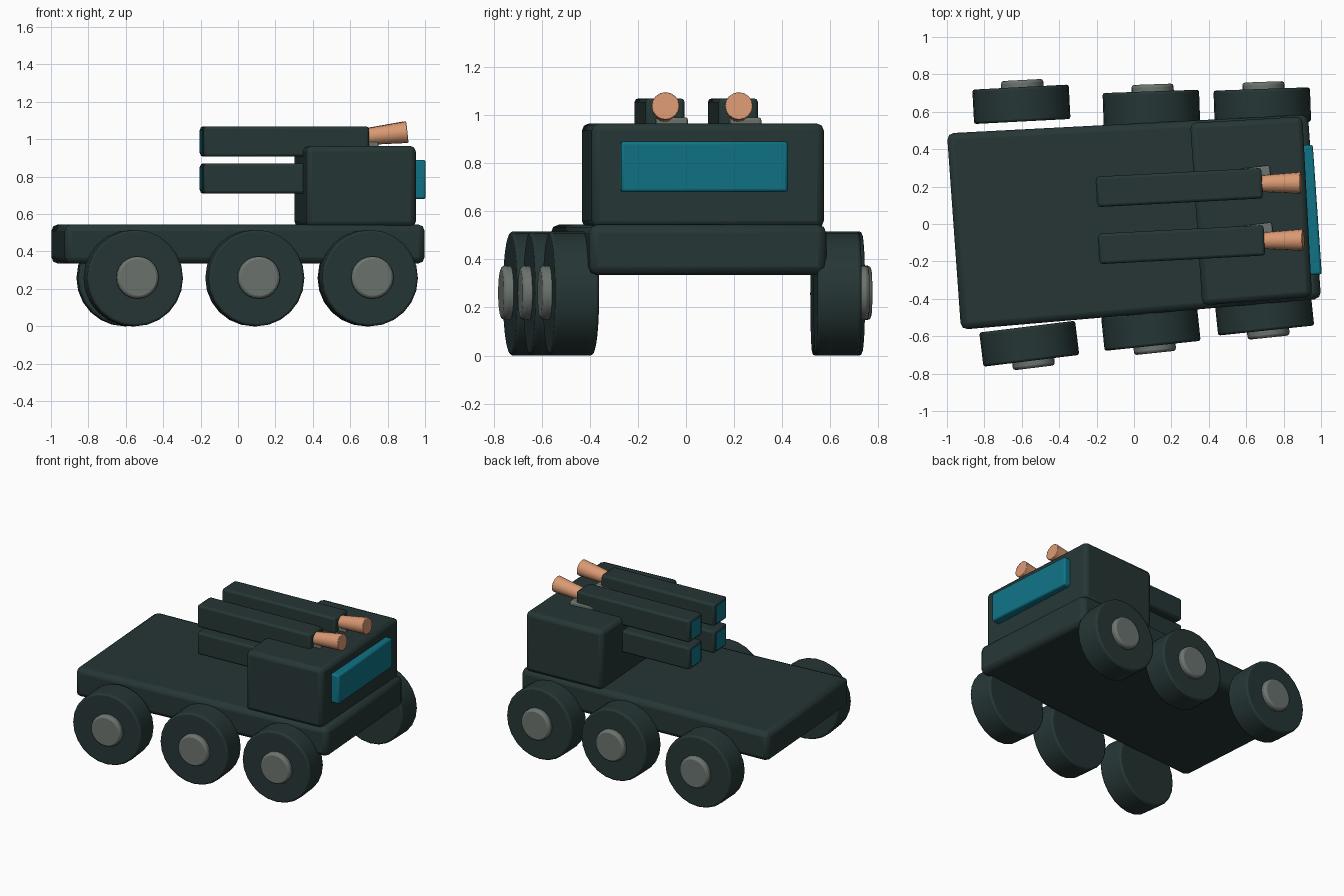
import bpy, bmesh, math
from mathutils import Matrix, Vector

cube = bpy.data.objects.get("Cube")
if cube:
    bpy.data.objects.remove(cube, do_unlink=True)


def material(name, rgb):
    m = bpy.data.materials.new(name)
    m.use_nodes = True
    m.diffuse_color = (*rgb, 1)
    m.node_tree.nodes["Principled BSDF"].inputs["Base Color"].default_value = (*rgb, 1)
    return m


green = material("dark green", (0.019, 0.037, 0.036))
teal = material("teal glass", (0.005, 0.17, 0.24))
grey = material("grey metal", (0.15, 0.175, 0.16))
copper = material("copper", (0.7, 0.32, 0.17))


def finish(name, bm, mat, bevel=0, segments=2):
    bmesh.ops.recalc_face_normals(bm, faces=bm.faces)
    mesh = bpy.data.meshes.new(name)
    bm.to_mesh(mesh)
    bm.free()
    mesh.materials.append(mat)
    ob = bpy.data.objects.new(name, mesh)
    bpy.context.collection.objects.link(ob)
    if bevel:
        mod = ob.modifiers.new("rounded edges", "BEVEL")
        mod.width = bevel
        mod.segments = segments
        mod.limit_method = "ANGLE"
        mod.angle_limit = math.radians(40)
    bpy.ops.object.select_all(action="DESELECT")
    bpy.context.view_layer.objects.active = ob
    ob.select_set(True)
    bpy.ops.object.shade_smooth_by_angle(angle=math.radians(35))
    return ob


def slab(name, corners, z0, z1, mat, bevel):
    """Upright block over a four-cornered footprint."""
    bm = bmesh.new()
    base = bm.faces.new([bm.verts.new((x, y, z0)) for x, y in corners])
    top = bmesh.ops.extrude_face_region(bm, geom=[base])["geom"]
    bmesh.ops.translate(bm, vec=(0, 0, z1 - z0),
                        verts=[v for v in top if isinstance(v, bmesh.types.BMVert)])
    return finish(name, bm, mat, bevel)


def box(name, center, size, yaw, mat, bevel):
    bm = bmesh.new()
    bmesh.ops.create_cube(bm, size=1)
    bm.transform(Matrix.Translation(center) @ Matrix.Rotation(math.radians(yaw), 4, "Z")
                 @ Matrix.Diagonal((*size, 1)))
    return finish(name, bm, mat, bevel)


def rod(name, start, end, r0, r1, mat, bevel=0, sides=24):
    """Round bar or cone between two points."""
    a, b = Vector(start), Vector(end)
    bm = bmesh.new()
    bmesh.ops.create_cone(bm, cap_ends=True, segments=sides, radius1=r0, radius2=r1,
                          depth=(b - a).length)
    bm.transform(Matrix.Translation((a + b) / 2)
                 @ (b - a).to_track_quat("Z", "Y").to_matrix().to_4x4())
    return finish(name, bm, mat, bevel)


# Chassis, cab and windscreen
slab("chassis", [(-1, 0.485), (-0.925, -0.565), (1, -0.4), (0.93, 0.585)],
     0.335, 0.545, green, 0.035)
slab("cab", [(0.3, 0.54), (0.365, -0.435), (0.952, -0.39), (0.9, 0.575)],
     0.53, 0.965, green, 0.03)
box("windscreen", (0.945, 0.075, 0.785), (0.07, 0.695, 0.21), 4, teal, 0.012)
box("windscreen_panel", (0.991, -0.155, 0.775), (0.006, 0.13, 0.13), 4, teal, 0.002)

# Launch tubes, two stacked pairs, with glass rear caps
YAW = 3
heading = Vector((math.cos(math.radians(YAW)), math.sin(math.radians(YAW)), 0))
for side, x, y in (("left", 0.243, 0.195), ("right", 0.255, -0.11)):
    for level, z in (("upper", 0.988), ("lower", 0.79)):
        mid = Vector((x, y, z))
        box(f"{side}_{level}_tube", mid, (0.885, 0.163, 0.162), YAW, green, 0.015)
        box(f"{side}_{level}_tube_cap", mid - heading * 0.443,
            (0.006, 0.115, 0.125), YAW, teal, 0)
    # Mount and nozzle at the front of each upper tube
    box(f"{side}_mount", (x + 0.37, y + 0.04, 0.965), (0.24, 0.13, 0.05), YAW + 4, grey, 0.01)
    rod(f"{side}_nozzle", (x + 0.4, y + 0.02, 1.01), (x + 0.65, y + 0.025, 1.038),
        0.042, 0.058, copper, 0.004, 16)

# Wheels with hubs: side, position, centre and yaw
WHEELS = [("right", "rear", -0.56, -0.64, 7), ("right", "middle", 0.09, -0.56, 6),
          ("right", "front", 0.697, -0.478, 6), ("left", "rear", -0.602, 0.64, 3),
          ("left", "middle", 0.093, 0.617, 2), ("left", "front", 0.686, 0.63, 2)]
for side, place, x, y, yaw in WHEELS:
    a = math.radians(yaw)
    out = Vector((-math.sin(a), math.cos(a), 0)) * (1 if side == "left" else -1)
    c = Vector((x, y, 0.258))
    rod(f"{side}_{place}_wheel", c - out * 0.092, c + out * 0.092, 0.258, 0.258, green, 0.012)
    hub = c + Vector((0.01, 0, 0.003))
    rod(f"{side}_{place}_hub", hub, hub + out * 0.13, 0.113, 0.113, grey, 0.015)
